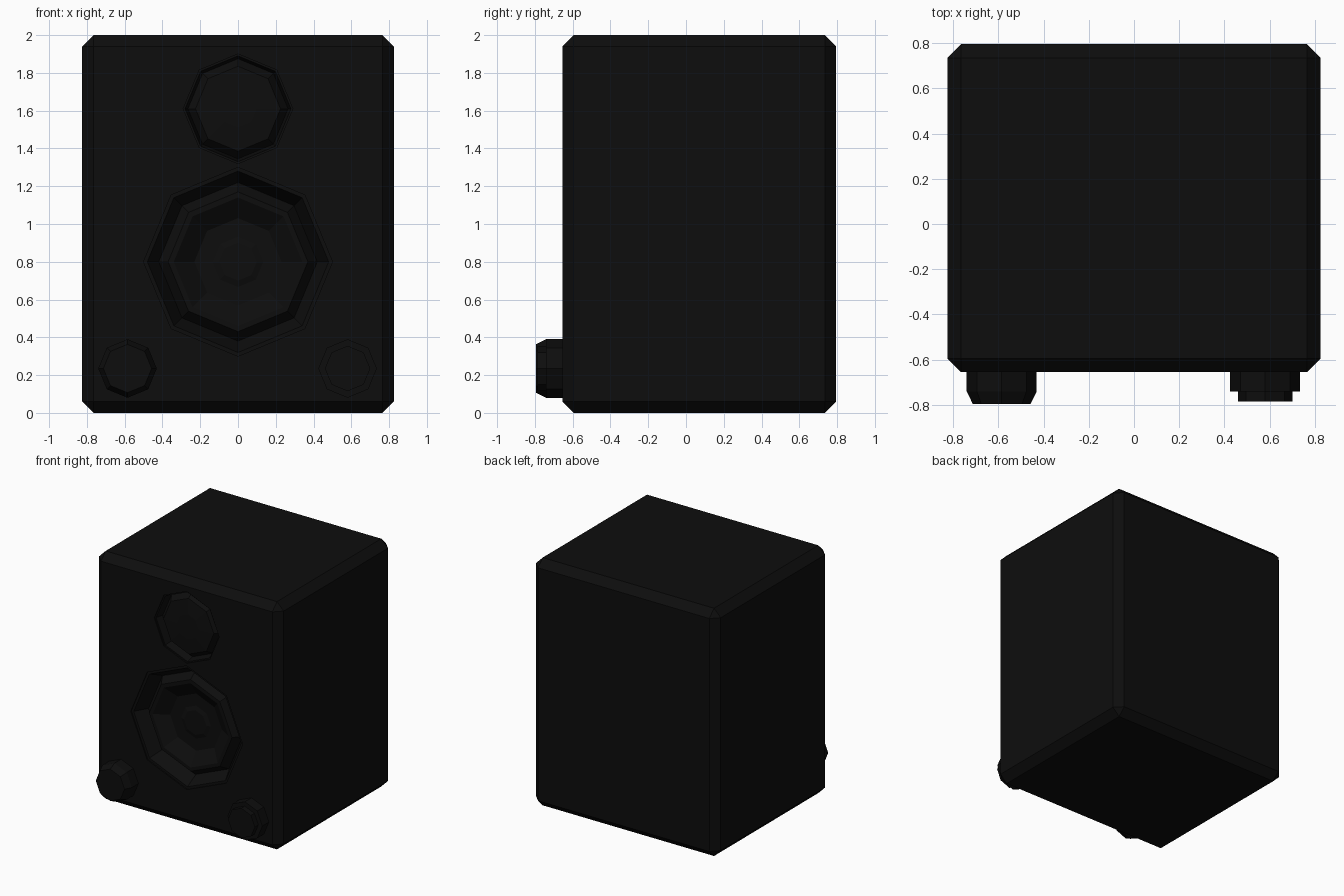
import bpy, bmesh, math

if "Cube" in bpy.data.objects:
    bpy.data.objects.remove(bpy.data.objects["Cube"], do_unlink=True)

FRONT = -0.655
SIDES = 8

black = bpy.data.materials.new("matte_black")
black.use_nodes = True
black.diffuse_color = (0.004, 0.004, 0.004, 1)
black.node_tree.nodes["Principled BSDF"].inputs["Base Color"].default_value = (0.004, 0.004, 0.004, 1)


def finish(name, bm):
    bmesh.ops.recalc_face_normals(bm, faces=bm.faces)
    mesh = bpy.data.meshes.new(name)
    bm.to_mesh(mesh)
    bm.free()
    mesh.materials.append(black)
    obj = bpy.data.objects.new(name, mesh)
    bpy.context.collection.objects.link(obj)
    return obj


def lathe(name, x, z, profile):
    """Closed eight-sided solid; profile is (radius, depth behind the front panel)."""
    bm = bmesh.new()
    rings = []
    for radius, depth in profile:
        ring = []
        for i in range(SIDES):
            a = math.tau * i / SIDES
            ring.append(bm.verts.new((x + radius * math.cos(a), FRONT + depth,
                                      z + radius * math.sin(a))))
        rings.append(ring)
    for r0, r1 in zip(rings, rings[1:]):
        for i in range(SIDES):
            j = (i + 1) % SIDES
            bm.faces.new((r0[i], r0[j], r1[j], r1[i]))
    bm.faces.new(rings[0])
    bm.faces.new(rings[-1])
    return finish(name, bm)


# Cabinet: box with chamfered edges
bm = bmesh.new()
bmesh.ops.create_cube(bm, size=1)
for v in bm.verts:
    v.co.x *= 1.65
    v.co.y = v.co.y * 1.45 + 0.07
    v.co.z = v.co.z * 2 + 1
bmesh.ops.bevel(bm, geom=bm.edges[:], offset=0.06, segments=1, affect='EDGES')
cabinet = finish("cabinet", bm)

# Tapered pockets for the two drivers
pockets = [
    lathe("woofer_pocket", 0, 0.8, [(0.5, -0.02), (0.5, 0.01), (0.48, 0.01), (0.42, 0.12)]),
    lathe("tweeter_pocket", 0, 1.61, [(0.29, -0.02), (0.29, 0.01), (0.28, 0.01), (0.265, 0.08)]),
]
bpy.context.view_layer.objects.active = cabinet
for pocket in pockets:
    pocket.hide_render = True
    cut = cabinet.modifiers.new("cut", 'BOOLEAN')
    cut.operation = 'DIFFERENCE'
    cut.solver = 'EXACT'
    cut.object = pocket
    bpy.ops.object.modifier_apply(modifier=cut.name)
    bpy.data.objects.remove(pocket, do_unlink=True)

# Woofer: raised surround, sunken cone and dust cap
lathe("woofer", 0, 0.8, [(0.42, 0.15), (0.42, 0.115), (0.37, 0.05), (0.34, 0.05),
                         (0.2, 0.14), (0.1, 0.11)])

# Tweeter: shallow dome
lathe("tweeter", 0, 1.61, [(0.265, 0.1), (0.265, 0.075), (0.225, 0.025), (0.1, 0.015)])

# Volume knob with chamfered rim, and the stepped socket
lathe("volume_knob", -0.585, 0.235, [(0.155, 0.02), (0.155, -0.085), (0.128, -0.14)])
lathe("socket", 0.58, 0.235, [(0.155, 0.02), (0.155, -0.085), (0.12, -0.085), (0.12, -0.13)])
